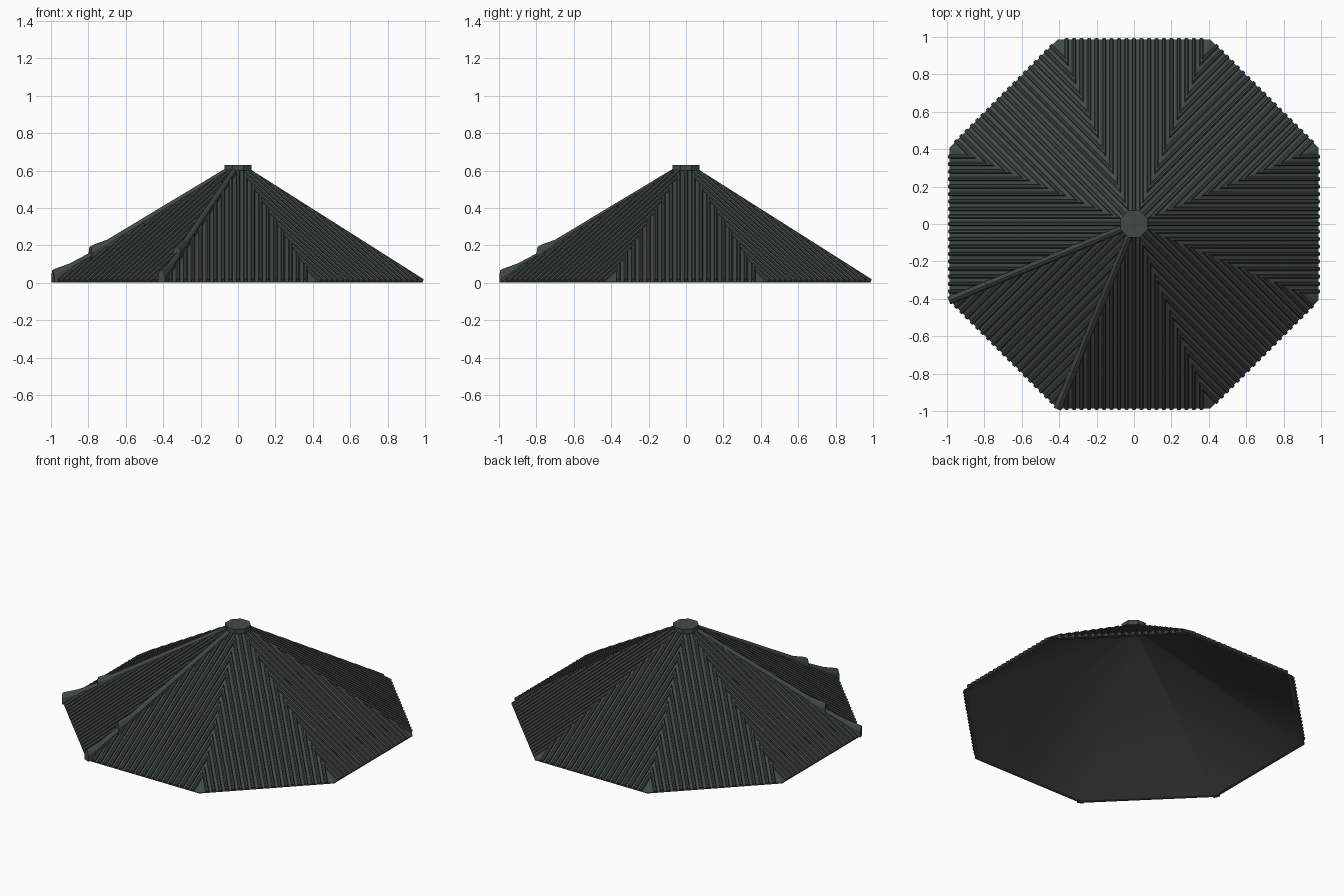
import bpy, bmesh, math
from mathutils import Vector, Matrix

cube = bpy.data.objects.get("Cube")
if cube:
    bpy.data.objects.remove(cube)

SIDES = 8
HALF = math.pi / SIDES
APOTHEM = 0.986
APEX = 0.63
SLOPE = 0.634
SHELL = 0.02
RIB_RADIUS = 0.0112
RIB_PITCH = 0.04
RIB_COUNT = 19

slate = bpy.data.materials.new("dark_slate_green")
slate.use_nodes = True
colour = (0.053, 0.068, 0.061, 1)
slate.diffuse_color = colour
bsdf = slate.node_tree.nodes["Principled BSDF"]
bsdf.inputs["Base Color"].default_value = colour
bsdf.inputs["Roughness"].default_value = 0.8


def roof_z(a):
    """Height of the bare roof at apothem distance a."""
    return APEX - SLOPE * a


def finish(name, bm):
    bmesh.ops.recalc_face_normals(bm, faces=bm.faces)
    mesh = bpy.data.meshes.new(name)
    bm.to_mesh(mesh)
    bm.free()
    mesh.materials.append(slate)
    obj = bpy.data.objects.new(name, mesh)
    bpy.context.scene.collection.objects.link(obj)
    return obj


def skin(bm, rings):
    n = len(rings[0])
    for lo, hi in zip(rings, rings[1:]):
        for i in range(n):
            j = (i + 1) % n
            bm.faces.new((lo[i], lo[j], hi[j], hi[i]))
    bm.faces.new(rings[0])
    bm.faces.new(rings[-1])


def octagon_loft(name, stations):
    """Closed octagonal solid through (apothem, height) stations."""
    bm = bmesh.new()
    rings = []
    for a, z in stations:
        r = a / math.cos(HALF)
        angles = [(2 * i + 1) * HALF for i in range(SIDES)]
        rings.append([bm.verts.new((r * math.cos(t), r * math.sin(t), z)) for t in angles])
    skin(bm, rings)
    return finish(name, bm)


# Hollow roof shell with a softly shaded ceiling, and the cap on its peak
inner_rim = (APEX - SHELL) / SLOPE
shell = octagon_loft("roof_shell", [
    (0.02, roof_z(0.02) - SHELL), (inner_rim, 0), (APOTHEM, 0),
    (APOTHEM, roof_z(APOTHEM)), (0.02, roof_z(0.02))])
for face in shell.data.polygons:
    face.use_smooth = face.normal.z < -0.1 and face.center.z > 0.01
octagon_loft("peak_cap", [(0.073, 0.6), (0.073, 0.63)])


# Rounded ribs on one panel, mitred where they meet the hips
def rib_panel(index):
    bm = bmesh.new()
    tilt = math.atan(SLOPE)
    length = 0.935 / math.cos(tilt)
    down = Vector((math.cos(tilt), 0, -math.sin(tilt)))
    normal = Vector((math.sin(tilt), 0, math.cos(tilt)))
    edge = Vector((APOTHEM, 0, roof_z(APOTHEM)))
    middle = edge - down * (length / 2) + normal * 0.005
    for k in range(RIB_COUNT):
        offset = (k - (RIB_COUNT - 1) / 2) * RIB_PITCH
        place = Matrix.Translation(middle + Vector((0, offset, 0)))
        turn = Matrix.Rotation(math.pi / 2 + tilt, 4, 'Y') @ Matrix.Rotation(HALF, 4, 'Z')
        bmesh.ops.create_cone(bm, cap_ends=True, segments=8, radius1=RIB_RADIUS,
                              radius2=RIB_RADIUS, depth=length, matrix=place @ turn)
    for side in (1, -1):
        cut = bmesh.ops.bisect_plane(
            bm, geom=bm.verts[:] + bm.edges[:] + bm.faces[:], plane_co=(0, 0, 0),
            plane_no=(-math.sin(HALF), side * math.cos(HALF), 0), clear_outer=True)
        rim = [g for g in cut["geom_cut"] if isinstance(g, bmesh.types.BMEdge)]
        bmesh.ops.holes_fill(bm, edges=rim, sides=0)
    bmesh.ops.rotate(bm, verts=bm.verts, cent=(0, 0, 0),
                     matrix=Matrix.Rotation(index * 2 * HALF, 3, 'Z'))
    finish(f"panel_ribs_{index + 1}", bm)


for index in range(SIDES):
    rib_panel(index)


# Hip ridges: arched tubes whose lower ends kick upward
def ridge(name, angle, stations):
    bm = bmesh.new()
    across = Vector((-math.sin(angle), math.cos(angle), 0))
    arch = [(-1, 0), (-1, 0.6), (-0.55, 0.9), (0, 1), (0.55, 0.9), (1, 0.6), (1, 0)]
    rings = []
    for a, top, width in stations:
        r = a / math.cos(HALF)
        base = max(0, roof_z(a) - 0.01)
        centre = Vector((r * math.cos(angle), r * math.sin(angle), 0))
        rings.append([bm.verts.new(centre + across * (u * width)
                                   + Vector((0, 0, base + v * (top - base))))
                      for u, v in arch])
    skin(bm, rings)
    finish(name, bm)


lower = [(0.99, 0.07, 0.02), (0.97, 0.078, 0.023), (0.9, 0.103, 0.021), (0.77, 0.172, 0.019)]
upper = [(0.79, 0.195, 0.022), (0.77, 0.205, 0.022), (0.7, 0.23, 0.019), (0.06, 0.615, 0.019)]
for label, turn in (("right", 9), ("front", 11)):
    ridge(f"{label}_lower_ridge", turn * HALF, lower)
    ridge(f"{label}_upper_ridge", turn * HALF, upper)
